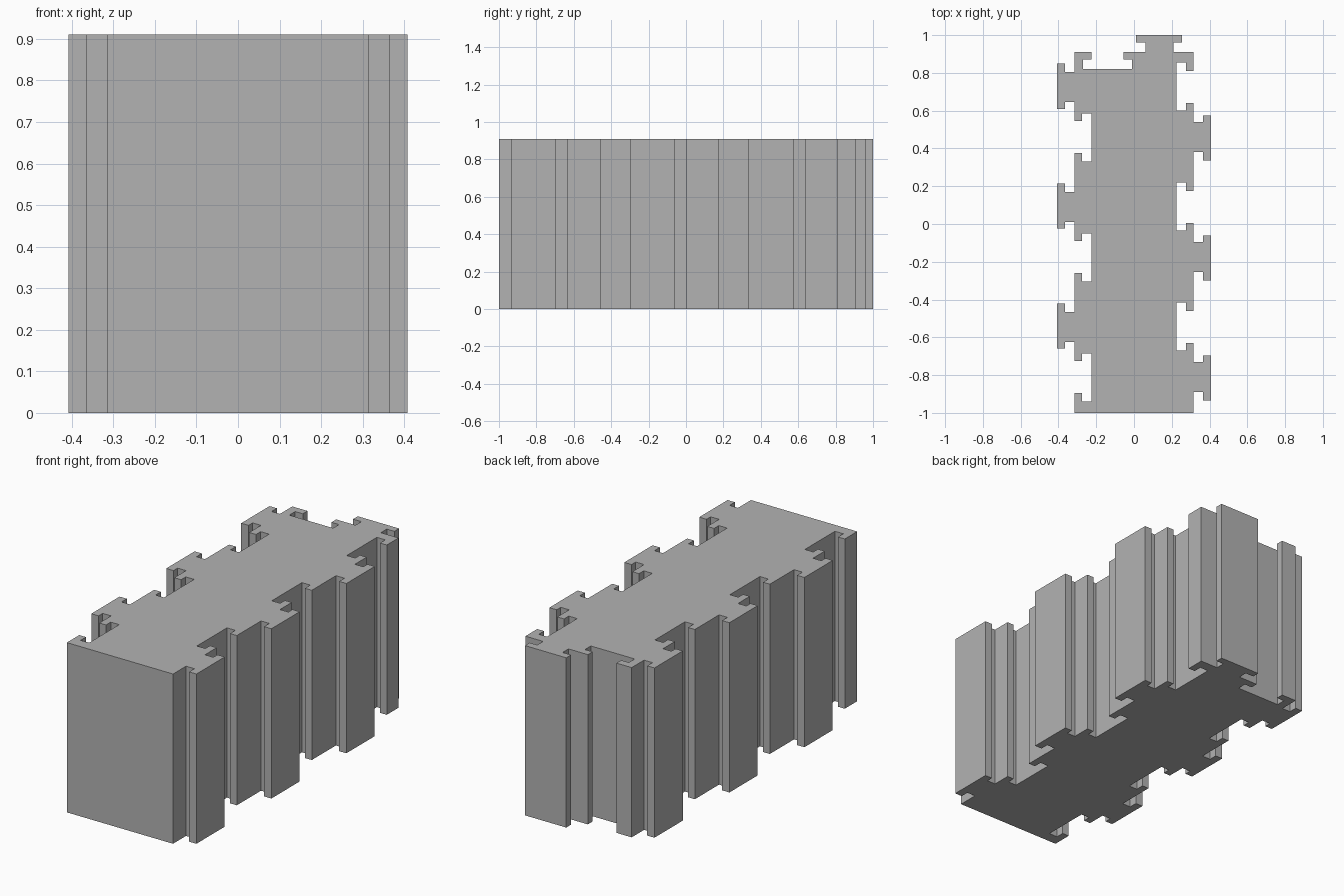
import bpy
import bmesh

if "Cube" in bpy.data.objects:
    bpy.data.objects.remove(bpy.data.objects["Cube"])

HEIGHT = 0.91

# One interlocking tooth on the +x side, listed from back to front
TOOTH = [(.225, .145), (.275, .145), (.275, .185), (.315, .185),
         (.315, .085), (.365, .085), (.365, .12), (.408, .12),
         (.408, -.12), (.365, -.12), (.365, -.075), (.315, -.075),
         (.315, -.28), (.275, -.28), (.275, -.235), (.225, -.235)]


def tooth(centre, turn=1, start=0, end=16):
    """Tooth outline at a y position; turn = -1 puts it on the other side."""
    return [(turn * x, centre + turn * y) for x, y in TOOTH[start:end]]


# Back edge with its hooked slot and T-shaped tab
outline = [(-.315, .91), (-.225, .91), (-.225, .87), (-.27, .87),
           (-.27, .82), (-.01, .82), (-.01, .87), (-.055, .87),
           (-.055, .91), (.06, .91), (.06, .96), (.01, .96),
           (.01, 1), (.255, 1), (.255, .96), (.21, .96),
           (.21, .91), (.315, .91), (.315, .81), (.275, .81),
           (.275, .855), (.225, .855)]

# Left side, back to front, ending on the flat front
outline += tooth(.455) + tooth(-.18) + tooth(-.815, end=12)
outline += [(.315, -1), (-.315, -1)]

# Right side, front to back, starting with the hooked front corner
outline += [(-.315, -.895), (-.275, -.895), (-.275, -.94), (-.225, -.94)]
outline += tooth(-.54, -1) + tooth(.095, -1) + tooth(.73, -1, end=12)

# Extrude the outline into a solid block
bm = bmesh.new()
base = bm.faces.new([bm.verts.new((x, y, 0)) for x, y in outline])
result = bmesh.ops.extrude_face_region(bm, geom=[base], use_keep_orig=True)
top = [v for v in result["geom"] if isinstance(v, bmesh.types.BMVert)]
bmesh.ops.translate(bm, verts=top, vec=(0, 0, HEIGHT))
bmesh.ops.recalc_face_normals(bm, faces=bm.faces)
mesh = bpy.data.meshes.new("interlocking_block")
bm.to_mesh(mesh)
bm.free()

block = bpy.data.objects.new("interlocking_block", mesh)
bpy.context.collection.objects.link(block)

# Plain grey material
grey = bpy.data.materials.new("grey")
grey.use_nodes = True
colour = (.45, .45, .45, 1)
grey.diffuse_color = colour
grey.node_tree.nodes["Principled BSDF"].inputs["Base Color"].default_value = colour
mesh.materials.append(grey)
